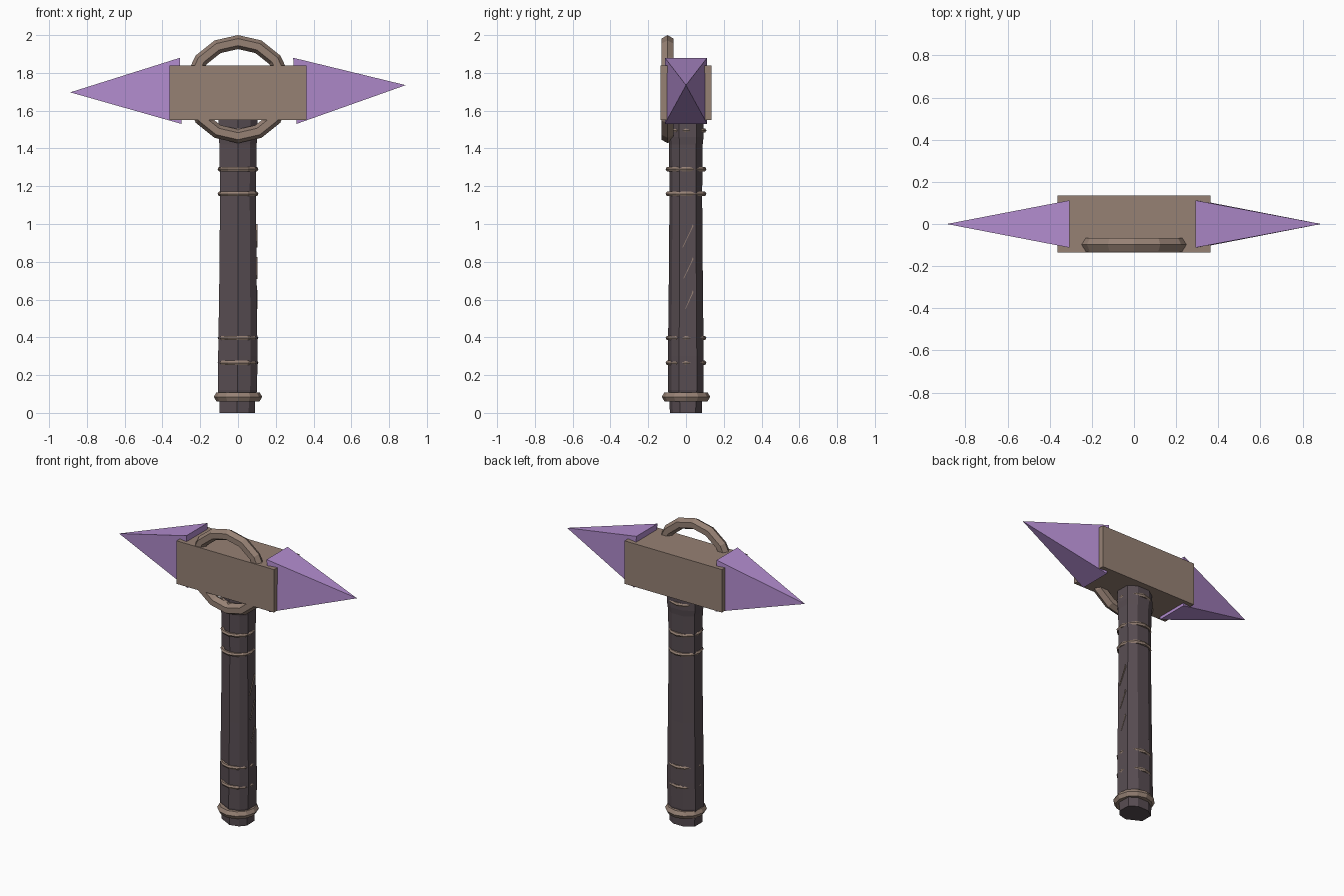
import bpy, bmesh, math
from mathutils import Matrix, Vector

if "Cube" in bpy.data.objects:
    bpy.data.objects.remove(bpy.data.objects["Cube"])


def material(name, rgb):
    m = bpy.data.materials.new(name)
    lin = [(c / 255 / 12.92 if c < 11 else ((c / 255 + 0.055) / 1.055) ** 2.4) for c in rgb]
    m.diffuse_color = (*lin, 1)
    m.use_nodes = True
    m.node_tree.nodes["Principled BSDF"].inputs["Base Color"].default_value = m.diffuse_color
    return m


BROWN = material("dusty brown", (150, 129, 116))
PURPLE = material("crystal purple", (178, 140, 206))
DARK = material("dark wood", (88, 77, 82))


def make(name, verts, faces, mat):
    me = bpy.data.meshes.new(name)
    me.from_pydata(verts, [], faces)
    bm = bmesh.new()
    bm.from_mesh(me)
    bmesh.ops.recalc_face_normals(bm, faces=bm.faces)
    bm.to_mesh(me)
    bm.free()
    me.materials.append(mat)
    ob = bpy.data.objects.new(name, me)
    bpy.context.collection.objects.link(ob)
    return ob


def loft(name, loops, mat, closed=False):
    """Skin a list of equal loops; cap the ends or join them into a ring."""
    n, k = len(loops[0]), len(loops)
    verts = [p for loop in loops for p in loop]
    faces = []
    for i in range(k if closed else k - 1):
        a, b = i * n, (i + 1) % k * n
        faces += [(a + j, a + (j + 1) % n, b + (j + 1) % n, b + j) for j in range(n)]
    if not closed:
        faces += [tuple(range(n)), tuple(range((k - 1) * n, k * n))]
    return make(name, verts, faces, mat)


def ring(name, major, minor, seg, centre, upright=False, sides=6, squash=1.0):
    """Faceted ring, lying flat or standing to face the front."""
    loops = []
    for i in range(seg):
        a = 2 * math.pi * i / seg + math.pi / 2
        loop = []
        for j in range(sides):
            b = 2 * math.pi * j / sides
            r, h = major + minor * math.cos(b), minor * math.sin(b) * squash
            p = Vector((r * math.cos(a), r * math.sin(a), h))
            if upright:
                p = Matrix.Rotation(math.pi / 2, 3, 'X') @ p
            loop.append(p + Vector(centre))
        loops.append(loop)
    return loft(name, loops, BROWN, closed=True)


# Slightly uneven eight-sided handle
section = [(0, -.092), (.065, -.075), (.1, -.035), (.098, .055),
           (.045, .09), (-.04, .09), (-.1, .05), (-.1, -.04)]
levels = [(0, .93, -.004), (.07, .95, -.004), (.12, 1.04, -.003), (.3, 1.04, -.001),
          (.7, .99, 0), (1.15, .95, 0), (1.42, .98, 0), (1.46, 1.03, 0), (1.6, 1.02, 0)]
loft("handle", [[(x * s + dx, y * s, z) for x, y in section] for z, s, dx in levels], DARK)

# Pommel ring and thin wrapped bands
ring("pommel_ring", .1, .028, 12, (0, 0, .085))
for i, z in enumerate((.265, .397, 1.16, 1.29, 1.495)):
    ring(f"handle_band_{i + 1}", .095, .013, 12, (0, 0, z))

# Hammer block
X, Y = .363, .136
loft("head_block", [[(-X, -Y, z), (X, -Y, z), (X, Y, z), (-X, Y, z)] for z in (1.55, 1.84)], BROWN)

# Upright ring set into the front of the block
ring("head_ring", .249, .037, 14, (0, -.098, 1.714), upright=True)


# Crystal spikes: four-sided pyramids
def spike(name, top_x, bottom_x, tip):
    w = .112
    verts = [(bottom_x, -w, 1.53), (bottom_x, w, 1.53), (top_x, w, 1.88), (top_x, -w, 1.88), tip]
    make(name, verts, [(0, 1, 2, 3)] + [(i, (i + 1) % 4, 4) for i in range(4)], PURPLE)


spike("left_spike", -.307, -.3, (-.888, 0, 1.697))
spike("right_spike", .292, .31, (.888, 0, 1.735))

# Slanted nicks along the right side of the handle
for i, (y0, z0, y1, z1) in enumerate(((-.005, .55, .04, .65), (-.015, .71, .04, .825), (-.02, .875, .04, 1.0))):
    t = .005
    shape = [(y0, z0), (y0 + t, z0 + .003), (y1, z1 - .01), (y1 - t, z1), (y1 - 2 * t, z1 - .02)]
    loft(f"handle_nick_{i + 1}", [[(x, y, z) for y, z in shape] for x in (.093, .102)], BROWN)
